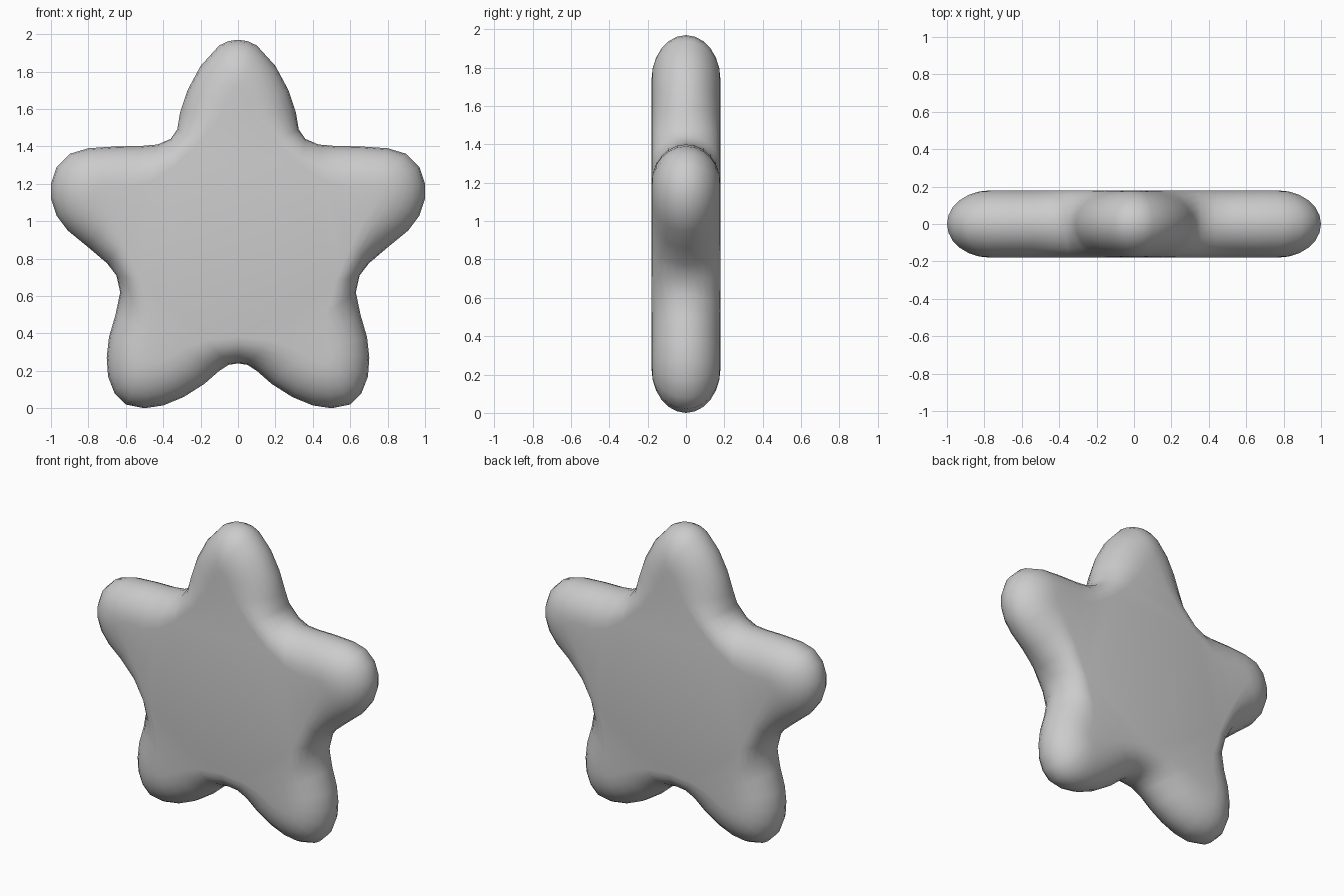
import bpy, bmesh, math
from mathutils import Vector as V

if "Cube" in bpy.data.objects:
    bpy.data.objects.remove(bpy.data.objects["Cube"])

HALF_DEPTH = 0.18
ROUND = 0.23      # width of the rounded rim

# Right half of the outline, top tip to bottom notch (x, z)
half = [(0, 1.97), (.05, 1.963), (.1, 1.94), (.2, 1.83), (.27, 1.70), (.31, 1.58), (.325, 1.49),
        (.36, 1.44), (.43, 1.41), (.52, 1.402), (.65, 1.40), (.8, 1.39), (.9, 1.36),
        (.97, 1.29), (1.0, 1.20), (1.0, 1.12), (.97, 1.03), (.91, .95), (.8, .86),
        (.7, .775), (.65, .71), (.63, .62), (.655, .5), (.69, .38), (.702, .27),
        (.695, .17), (.66, .08), (.6, .02), (.5, 0), (.4, .015), (.29, .06),
        (.18, .13), (.1, .20), (.05, .232), (0, .24)]

# Centre lines of the arms on the right half
spines = [((0, 1.0), (0, 1.64)), ((0, 1.0), (.70, 1.15)), ((.1, .8), (.45, .30))]


def nearest_on_spines(p):
    best = None
    for a, b in spines:
        a, b = V(a), V(b)
        d = b - a
        t = max(0, min(1, (p - a).dot(d) / d.length_squared))
        q = a + d * t
        if best is None or (q - p).length < (best - p).length:
            best = q
    return best


def pull_in(p):
    q = nearest_on_spines(p)
    return p + (q - p) * min(.8, ROUND / (q - p).length)


outer = [V(p) for p in half]
inner = [pull_in(p) for p in outer]
inner[-1] = V((0, .42))


def mirrored(pts):
    return pts + [V((-p.x, p.y)) for p in reversed(pts[1:-1])]


outer, inner = mirrored(outer), mirrored(inner)
n = len(outer)
for _ in range(2):      # soften the inner edge around the notches
    inner = [inner[i] * .5 + (inner[i - 1] + inner[(i + 1) % n]) * .25 for i in range(n)]

# Rounded rim swept from front face to back face
bm = bmesh.new()
rings = []
for k in range(-6, 7):
    t = math.radians(15 * k)
    ring = []
    for o, i in zip(outer, inner):
        p = o.lerp(i, 1 - math.cos(t))
        ring.append(bm.verts.new((p.x, HALF_DEPTH * math.sin(t), p.y)))
    rings.append(ring)
for a, b in zip(rings, rings[1:]):
    for i in range(n):
        j = (i + 1) % n
        bm.faces.new((a[i], a[j], b[j], b[i]))

# Flat front and back
caps = [bm.faces.new(rings[0]), bm.faces.new(rings[-1])]
bmesh.ops.recalc_face_normals(bm, faces=bm.faces[:])
bmesh.ops.triangulate(bm, faces=caps)
for f in bm.faces:
    f.smooth = True

mesh = bpy.data.meshes.new("puffy_star")
bm.to_mesh(mesh)
bm.free()
star = bpy.data.objects.new("puffy_star", mesh)
bpy.context.collection.objects.link(star)
